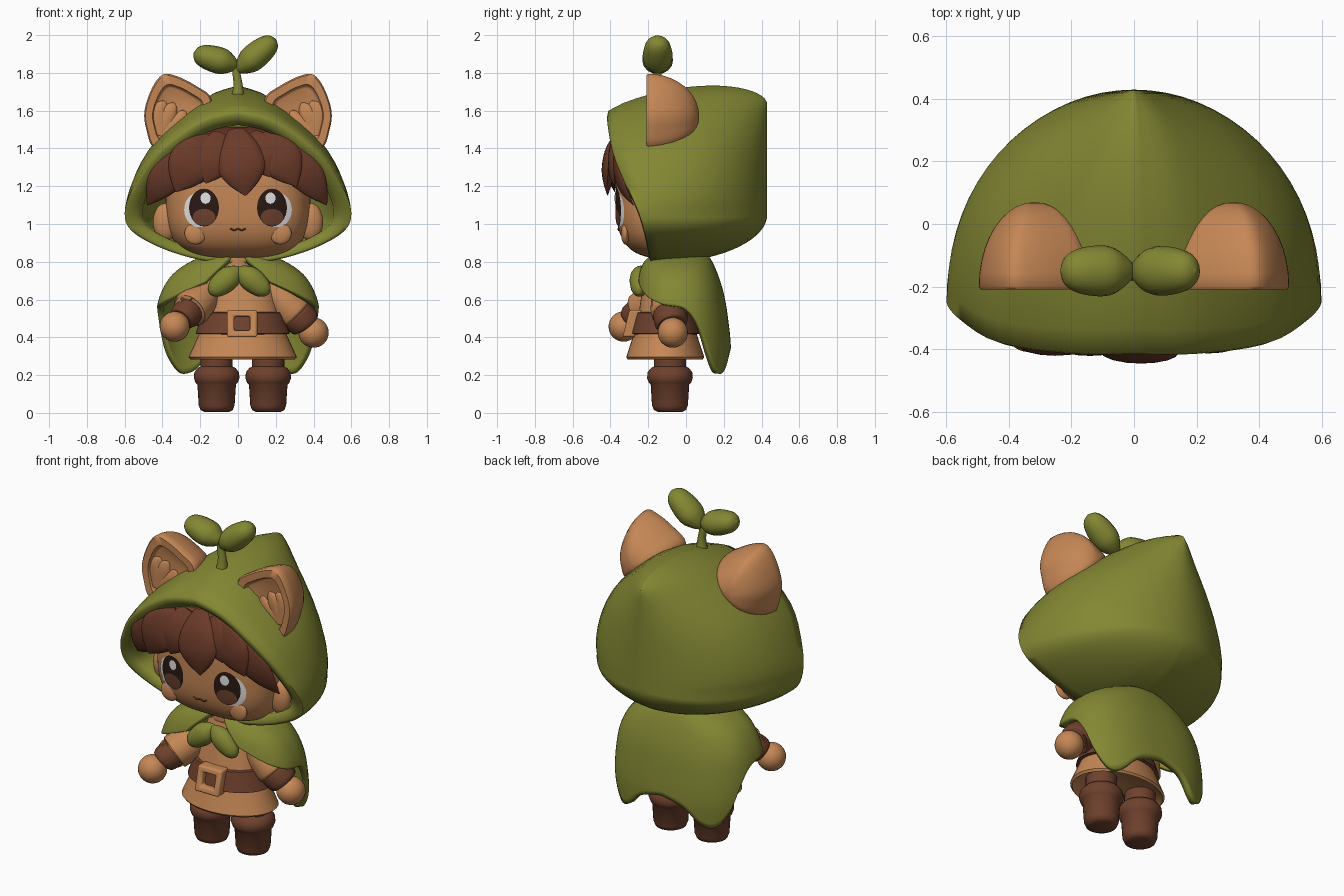
import bpy, bmesh
from math import sin, cos, pi, radians
from mathutils import Vector

old = bpy.data.objects.get("Cube")
if old:
    bpy.data.objects.remove(old, do_unlink=True)


def material(name, *rgb):
    col = [(c / 255) ** 2.2 for c in rgb] + [1]
    m = bpy.data.materials.new(name)
    m.use_nodes = True
    m.diffuse_color = col
    node = m.node_tree.nodes["Principled BSDF"]
    node.inputs["Base Color"].default_value = col
    node.inputs["Roughness"].default_value = 0.8
    return m


GREEN = material("moss_green", 130, 134, 54)
TAN = material("warm_tan", 196, 134, 86)
HAIR = material("hair_brown", 107, 61, 45)
LEATHER = material("leather_brown", 110, 67, 49)
DARK = material("eye_dark", 46, 31, 26)
WHITE = material("eye_white", 225, 225, 225)


def loft(name, rings, mat, caps=(True, True), closed=True, front=False, angle=50):
    """Skin a list of equal-length point rings."""
    bm = bmesh.new()
    rows = [[bm.verts.new(p) for p in ring] for ring in rings]
    n = len(rows[0])
    for a, b in zip(rows, rows[1:]):
        for j in range(n if closed else n - 1):
            k = (j + 1) % n
            bm.faces.new((a[j], a[k], b[k], b[j]))
    if caps[0]:
        bm.faces.new(rows[0][::-1])
    if caps[1]:
        bm.faces.new(rows[-1])
    bmesh.ops.remove_doubles(bm, verts=bm.verts, dist=0.0004)
    bmesh.ops.recalc_face_normals(bm, faces=bm.faces)
    if front:
        bm.normal_update()
        bmesh.ops.reverse_faces(bm, faces=[f for f in bm.faces if f.normal.y > 0])
    me = bpy.data.meshes.new(name)
    bm.to_mesh(me)
    bm.free()
    me.materials.append(mat)
    me.shade_smooth()
    me.set_sharp_from_angle(angle=radians(angle))
    ob = bpy.data.objects.new(name, me)
    bpy.context.collection.objects.link(ob)
    return ob


def spline(pts, k=5, closed=False):
    P = [Vector(p) for p in pts]
    n = len(P)
    at = lambda i: P[i % n] if closed else P[max(0, min(n - 1, i))]
    out = []
    for i in range(n if closed else n - 1):
        a, b, c, d = (at(i + j) for j in (-1, 0, 1, 2))
        for j in range(k):
            t = j / k
            out.append((b * 2 + (c - a) * t + (a * 2 - b * 5 + c * 4 - d) * t * t
                        + (b * 3 - a - c * 3 + d) * t ** 3) * 0.5)
    return out if closed else out + [P[-1]]


def tube(name, pts, mat, squash=1.0, sides=16):
    """Tapered tube through (x, y, z, radius) points; squash scales its depth."""
    path = spline(pts)
    rings = []
    for i, p in enumerate(path):
        t = Vector((path[min(i + 1, len(path) - 1)] - path[max(i - 1, 0)])[:3])
        side = t.cross(Vector((0, 1, 0))).normalized()
        depth = side.cross(t).normalized()
        r, c = max(p[3], 0.002), Vector(p[:3])
        rings.append([c + side * r * cos(2 * pi * j / sides)
                      + depth * r * squash * sin(2 * pi * j / sides) for j in range(sides)])
    return loft(name, rings, mat)


def revolve(name, profile, cx, cy, mat, ry=1.0, segs=36):
    return loft(name, [[(cx + r * cos(2 * pi * j / segs), cy + r * ry * sin(2 * pi * j / segs), z)
                        for j in range(segs)] for r, z in profile], mat)


def power(u, e):
    return abs(u) ** e * (1 if u > 0 else -1)


def blob(name, c, r, mat, e=1.0, back=None, low=-pi / 2, segs=48, rows=28):
    """Superellipsoid, optionally shallower at the back or cut below a latitude."""
    rings = []
    for i in range(rows + 1):
        la = low + (pi / 2 - low) * i / rows
        ring = []
        for j in range(segs):
            lo = 2 * pi * j / segs
            x, y, z = (power(u, e) for u in (cos(la) * cos(lo), cos(la) * sin(lo), sin(la)))
            ry = back if back and y > 0 else r[1]
            ring.append((c[0] + x * r[0], c[1] + y * ry, c[2] + z * r[2]))
        rings.append(ring)
    return loft(name, rings, mat, caps=(low > -1.5, False))


# Head
HC, HR, BOXY = (0, -0.05, 1.15), (0.385, 0.32, 0.335), 0.62
blob("head", HC, HR, TAN, BOXY, 0.12, segs=72, rows=40)


def front_y(x, z, r=HR):
    d = 1 - abs(x / r[0]) ** (2 / BOXY) - abs((z - HC[2]) / r[2]) ** (2 / BOXY)
    return HC[1] - r[1] * max(d, 0) ** (BOXY / 2)


def decal(name, cx, cz, rx, rz, off, mat):
    rings = []
    for k in (0, 0.25, 0.5, 0.75, 1):
        pts = [(cx + rx * k * cos(2 * pi * j / 32), cz + rz * k * sin(2 * pi * j / 32)) for j in range(32)]
        rings.append([(x, front_y(x, z) - off, z) for x, z in pts])
    loft(name, rings, mat, (False, False), front=True)


# Face, ears and hood ears on both sides
ear_outline = [(.14, 1.66), (.22, 1.73), (.33, 1.785), (.40, 1.79), (.455, 1.72),
               (.495, 1.6), (.485, 1.5), (.44, 1.4), (.30, 1.42), (.18, 1.52)]
for sx, side in ((1, "left"), (-1, "right")):
    decal(side + "_eye_white", sx * .206, 1.075, .079, .092, .003, WHITE)
    decal(side + "_eye", sx * .18, 1.087, .079, .1, .006, DARK)
    decal(side + "_iris", sx * .18, 1.036, .06, .044, .009, LEATHER)
    decal(side + "_eye_glint", sx * .172, 1.137, .027, .03, .012, WHITE)
    blob(side + "_cheek", (sx * .225, front_y(.225, .95) + .006, .95), (.058, .022, .058), TAN)
    blob(side + "_ear", (sx * .385, -.15, 1.01), (.065, .045, .1), TAN)

    outline = spline(ear_outline, 4, True)

    def ear_ring(k, y):
        return [(sx * (.32 + (p[0] - .32) * k), y, 1.57 + (p[1] - 1.57) * k) for p in outline]
    rings = [ear_ring(.66, -.18), ear_ring(.71, -.186), ear_ring(.75, -.208), ear_ring(.96, -.21)]
    rings += [ear_ring(cos(s * pi / 20), -.2 + .27 * sin(s * pi / 20)) for s in range(11)]
    loft(side + "_hood_ear", rings, TAN, (True, False))
    for x, z in ((.28, 1.60), (.335, 1.64), (.385, 1.65)):
        tube(side + "_ear_tuft", [(sx * .41, -.18, 1.47, .04), (sx * (x + .035), -.18, z - .06, .045),
                                  (sx * (x + .01), -.18, z - .015, .025), (sx * x, -.18, z, .003)], TAN, .4, 12)
tube("mouth", [(x, front_y(x, z) - .002, z, .004) for x, z in
               ((-.042, .977), (-.02, .967), (0, .974), (.02, .967), (.042, .977))], LEATHER, 1, 8)

# Hair: cap plus layered fringe locks
blob("hair_cap", HC, (.40, .34, .365), HAIR, BOXY, .2, low=.2)
locks = [(-.01, 1.5, .04, 1.15, .125, .365), (-.09, 1.48, -.17, 1.215, .11, .35), (-.14, 1.45, -.33, 1.17, .12, .355),
         (-.22, 1.38, -.48, 1.1, .095, .34), (.07, 1.48, .17, 1.25, .1, .345), (.12, 1.46, .31, 1.2, .11, .35),
         (.18, 1.41, .47, 1.1, .095, .34)]
for x0, z0, x1, z1, w, depth in locks:
    pts = []
    for t, k in ((0, .35), (.3, .85), (.6, 1), (.82, .65), (1, .03)):
        x = x0 + (x1 - x0) * t
        z = z0 + (z1 - z0) * t + .05 * sin(pi * t) * abs(x1 - x0) / .3
        pts.append((x, front_y(x, z, (.52, depth, .42)), z, w * k))
    tube("hair_lock", pts, HAIR, .28)

# Hood: rim curve swept back to an upright spine with a peaked top
rim = spline([(0, -.41, 1.60), (.2, -.41, 1.55), (.43, -.38, 1.38), (.552, -.31, 1.2), (.6, -.25, 1.06),
              (.56, -.22, .96), (.4, -.2, .87), (.2, -.19, .81), (0, -.18, .79)], 4)
rim += [Vector((-p.x, p.y, p.z)) for p in rim[-2:0:-1]]


def hood_ring(s, k=1.0, ky=1.0, dy=0.0):
    c, sn = cos(s * pi / 2), sin(s * pi / 2)
    ring = []
    for p in rim:
        w = max(0, (p.z - 1.06) / .54)
        z = p.z + (1.05 + .585 * w - p.z) * (1 - c) + .125 * w * sin(pi * s ** .8)
        x = p.x * c * (1 + .5 * w * (1 - w) * sin(pi * s))
        ring.append((x * k, (p.y + (.43 - p.y) * sn) * ky + dy, 1.11 + (z - 1.11) * k))
    return ring


loft("hood", [hood_ring(s, .845, .9) for s in (.7, .4, .15, 0)] + [hood_ring(0, .9, .97), hood_ring(0, .96, 1, -.006)]
     + [hood_ring(i / 18) for i in range(19)], GREEN, (True, False), angle=70)

# Sprout
tube("sprout_stem", [(0, -.15, 1.68, .033), (0, -.15, 1.74, .024), (-.008, -.15, 1.8, .021),
                     (-.005, -.15, 1.85, .02)], GREEN)


def leaf(name, a, b, w, squash, blunt):
    a, b = Vector(a), Vector(b)
    tube(name, [(*a.lerp(b, t), w * k) for t, k in
                ((0, .1), (.12, .55), (.32, .95), (.55, 1), (.8, .72 + blunt * .12), (.94, .33 + blunt * .2),
                 (1, .03))], GREEN, squash)


leaf("sprout_leaf_right", (.005, -.15, 1.835), (-.235, -.15, 1.905), .07, 1.15, 1)
leaf("sprout_leaf_left", (-.01, -.15, 1.805), (.2, -.15, 1.98), .07, 1.12, 1)

# Tunic, neck, belt and buckle
revolve("tunic", [(.24, .31), (.275, .283), (.287, .295), (.235, .41), (.2, .5), (.17, .65), (.12, .78)],
        .025, -.11, TAN, .72)
revolve("neck", [(.1, .7), (.1, .86)], 0, -.09, TAN)
revolve("belt", [(.22, .415), (.25, .42), (.212, .53), (.18, .535)], .025, -.11, LEATHER, .74)


def square(hx, hz, y):
    return [(.022 + hx * i, y + hz * k * .25, .473 + hz * k) for i, k in ((-1, -1), (1, -1), (1, 1), (-1, 1))]


frame = [square(.08, .072, -.25), square(.08, .072, -.318), square(.042, .038, -.318), square(.042, .038, -.25)]
buckle = loft("buckle", frame + frame[:1], TAN, (False, False), angle=30)
bev = buckle.modifiers.new("Bevel", "BEVEL")
bev.width, bev.segments = .012, 3

# Arms: sleeve, cuff, hand; the last value scales the cuff
arms = {"left": [(.15, -.09, .68), (.24, -.09, .59), (.30, -.085, .53), (.355, -.08, .475), (.40, -.07, .425), 1],
        "right": [(-.15, -.1, .67), (-.2, -.17, .597), (-.252, -.23, .547), (-.292, -.282, .507),
                  (-.335, -.33, .457), .87]}
for side, (a, b, c, d, h, k) in arms.items():
    tube(side + "_sleeve", [(*a, .075), (*b, .095), (*c, .1), (*Vector(c).lerp(Vector(d), .15), .085)], TAN)
    tube(side + "_cuff", [(*c, .082 * k), (*Vector(c).lerp(Vector(d), .3), .092 * k), (*d, .085 * k),
                          (*Vector(d).lerp(Vector(h), .2), .07 * k)], LEATHER)
    blob(side + "_hand", h, (.08, .08, .08), TAN, segs=28, rows=16)

# Boots
boot = [(0, .005), (.065, .005), (.085, .015), (.095, .04), (.102, .15), (.112, .16), (.121, .185), (.118, .215),
        (.1, .238), (.085, .245), (.085, .33)]
for side, x in (("left", .16), ("right", -.113)):
    revolve(side + "_boot", boot, x, -.085, LEATHER)


# Cape: open-fronted sheet with two long rear lobes
def lookup(pts, u):
    """Linear lookup along a smoothed list, keyed by its first value."""
    for p, q in zip(pts, pts[1:]):
        if u <= q[0]:
            return p.lerp(q, min(1, max(0, (u - p[0]) / (q[0] - p[0]))))
    return pts[-1]


# angle from the front, hem height
hem = spline([(.4, .69), (.9, .615), (1.3, .575), (1.7, .55), (1.95, .46), (2.15, .31), (2.38, .215), (2.62, .225),
              (2.88, .31), (pi, .35)], 8)
# height, side radius, front radius, back radius
girth = spline([(.2, .405, .2, .275), (.35, .425, .2, .28), (.5, .42, .2, .265), (.62, .395, .195, .245),
                (.72, .335, .18, .215), (.79, .235, .15, .185), (.83, .13, .1, .16)], 8)
sheet = []
for i in range(121):
    column = []
    base = .4 + (2 * pi - .8) * i / 120
    drop = lookup(hem, min(base, 2 * pi - base))[1]
    for v in range(21):
        open_angle = .12 + .28 * v / 20
        th = open_angle + (2 * pi - 2 * open_angle) * i / 120
        z = .83 + (drop - .83) * v / 20
        g = lookup(girth, z)
        ry = g[2] if cos(th) > 0 else g[3]
        column.append((g[1] * power(sin(th), .8), -.06 - ry * power(cos(th), .8), z))
    sheet.append(column)
cape = loft("cape", sheet, GREEN, (False, False), closed=False, angle=80)
sol = cape.modifiers.new("Solidify", "SOLIDIFY")
sol.thickness, sol.offset = .035, 0

# Cape bow
leaf("bow_right", (.015, -.235, .77), (-.15, -.25, .63), .062, .85, .7)
leaf("bow_left", (-.005, -.24, .77), (.165, -.25, .63), .062, .85, .7)
